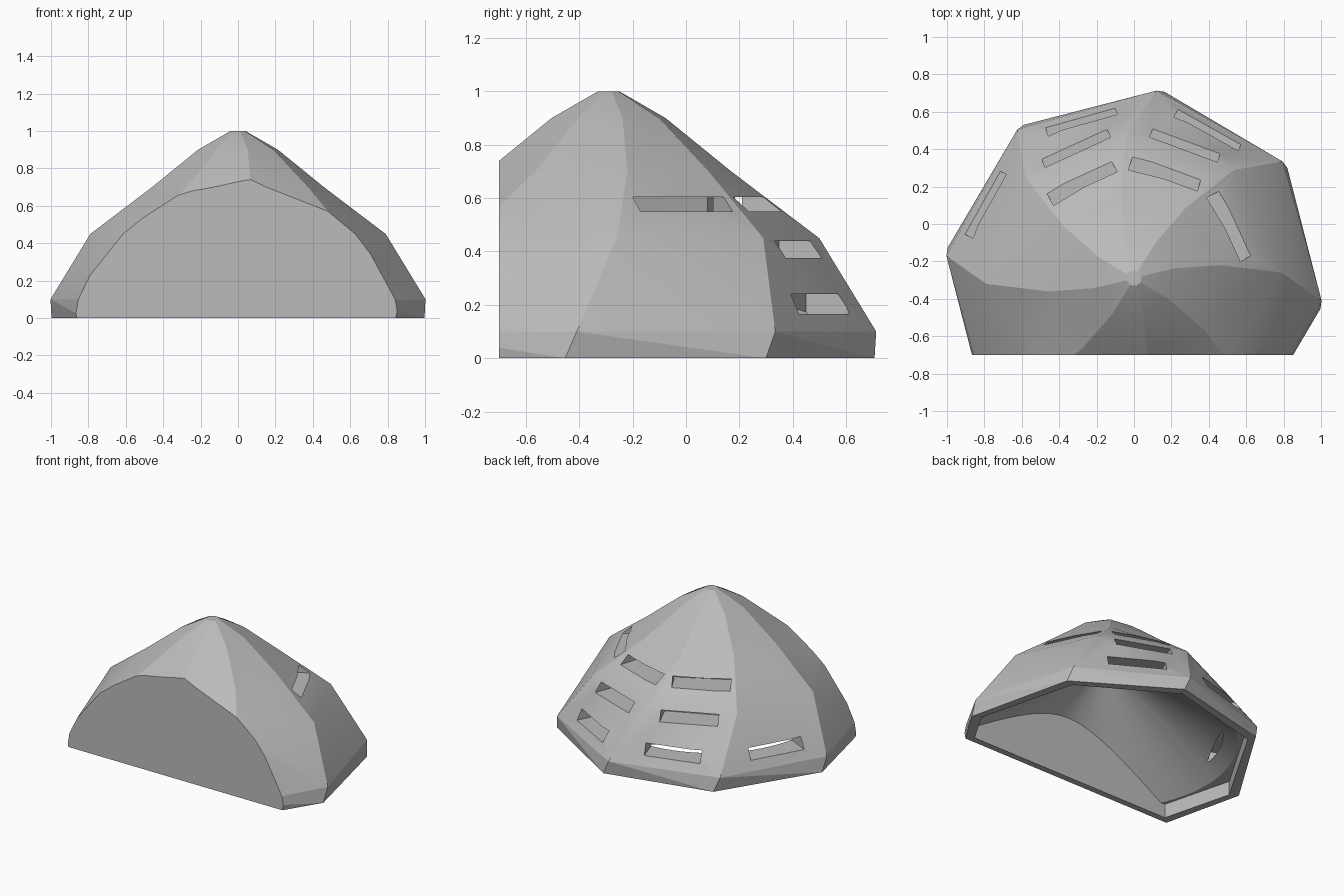
import bpy, bmesh
from math import radians, sin, cos
from mathutils import Vector, Matrix

if "Cube" in bpy.data.objects:
    bpy.data.objects.remove(bpy.data.objects["Cube"])

CENTRE = Vector((0, -0.29, 0))

stone = bpy.data.materials.new("grey_stone")
stone.use_nodes = True
grey = (0.5, 0.5, 0.5, 1)
stone.diffuse_color = grey
stone.node_tree.nodes["Principled BSDF"].inputs["Base Color"].default_value = grey


def loft(name, rings, sides, front):
    """Stack (z, radius, twist) rings, then slice the front off flat."""
    bm = bmesh.new()
    loops = []
    for z, r, twist in rings:
        angles = [radians(twist + 360 * i / sides) for i in range(sides)]
        loops.append([bm.verts.new(CENTRE + Vector((r * cos(a), r * sin(a), z)))
                      for a in angles])
    for low, high in zip(loops, loops[1:]):
        for i in range(sides):
            j = (i + 1) % sides
            bm.faces.new((low[i], low[j], high[j], high[i]))
    bm.faces.new(loops[0][::-1])
    bm.faces.new(loops[-1])
    bmesh.ops.triangulate(bm, faces=[f for f in bm.faces if len(f.verts) == 4])
    cut = bmesh.ops.bisect_plane(bm, geom=bm.verts[:] + bm.edges[:] + bm.faces[:],
                                 plane_co=(0, front, 0), plane_no=(0, -1, 0),
                                 clear_outer=True)
    rim = [e for e in cut["geom_cut"] if isinstance(e, bmesh.types.BMEdge)]
    bmesh.ops.contextual_create(bm, geom=rim)
    return finish(name, bm)


def finish(name, bm):
    bmesh.ops.recalc_face_normals(bm, faces=bm.faces)
    mesh = bpy.data.meshes.new(name)
    bm.to_mesh(mesh)
    bm.free()
    mesh.materials.append(stone)
    obj = bpy.data.objects.new(name, mesh)
    bpy.context.collection.objects.link(obj)
    return obj


def carve(target, cutter):
    cutter.hide_render = True
    cutter.hide_viewport = True
    mod = target.modifiers.new(cutter.name, 'BOOLEAN')
    mod.operation = 'DIFFERENCE'
    mod.solver = 'EXACT'
    mod.object = cutter


# Twisted eight-sided shell with a flat front
shell = loft("dome_shell", [(0, 1.01, -9.3), (0.1, 1.01, -6.8), (0.45, 0.79, 2.2),
                            (0.7, 0.465, 8.7), (0.9, 0.22, 13.8), (1, 0.042, 16.4)],
             8, -0.7)

# Shallow recess underneath, with a round conical chamber above it
carve(shell, loft("base_recess", [(-0.1, 0.95, -8), (0.1, 0.95, -8)], 8, -0.655))
carve(shell, loft("inner_chamber", [(0.099, 0.86, 0), (0.69, 0.01, 0)], 96, -0.655))

# Horizontal window slots: bottom, top, inner radius, facing angles
SLOT_ROWS = [(0.165, 0.24, 0.73, (63.5, 108.5, 153.5)),
             (0.375, 0.44, 0.61, (69, 114)),
             (0.55, 0.605, 0.44, (28.5, 73.5, 118.5))]
for low, high, inner, angles in SLOT_ROWS:
    for angle in angles:
        bm = bmesh.new()
        place = (Matrix.Translation(CENTRE) @ Matrix.Rotation(radians(angle), 4, 'Z')
                 @ Matrix.Translation((inner + 0.2, 0, (low + high) / 2))
                 @ Matrix.Diagonal((0.4, 0.385, high - low, 1)))
        bmesh.ops.create_cube(bm, size=1, matrix=place)
        carve(shell, finish("slot_cutter", bm))

# Apply the cuts and smooth only the round chamber
bpy.context.view_layer.update()
evaluated = shell.evaluated_get(bpy.context.evaluated_depsgraph_get())
carved = bpy.data.meshes.new_from_object(evaluated)
shell.modifiers.clear()
shell.data = carved
for obj in [o for o in bpy.context.collection.objects if o.hide_viewport]:
    bpy.data.objects.remove(obj)
bpy.ops.object.select_all(action='DESELECT')
shell.select_set(True)
bpy.context.view_layer.objects.active = shell
bpy.ops.object.shade_smooth_by_angle(angle=radians(15))
